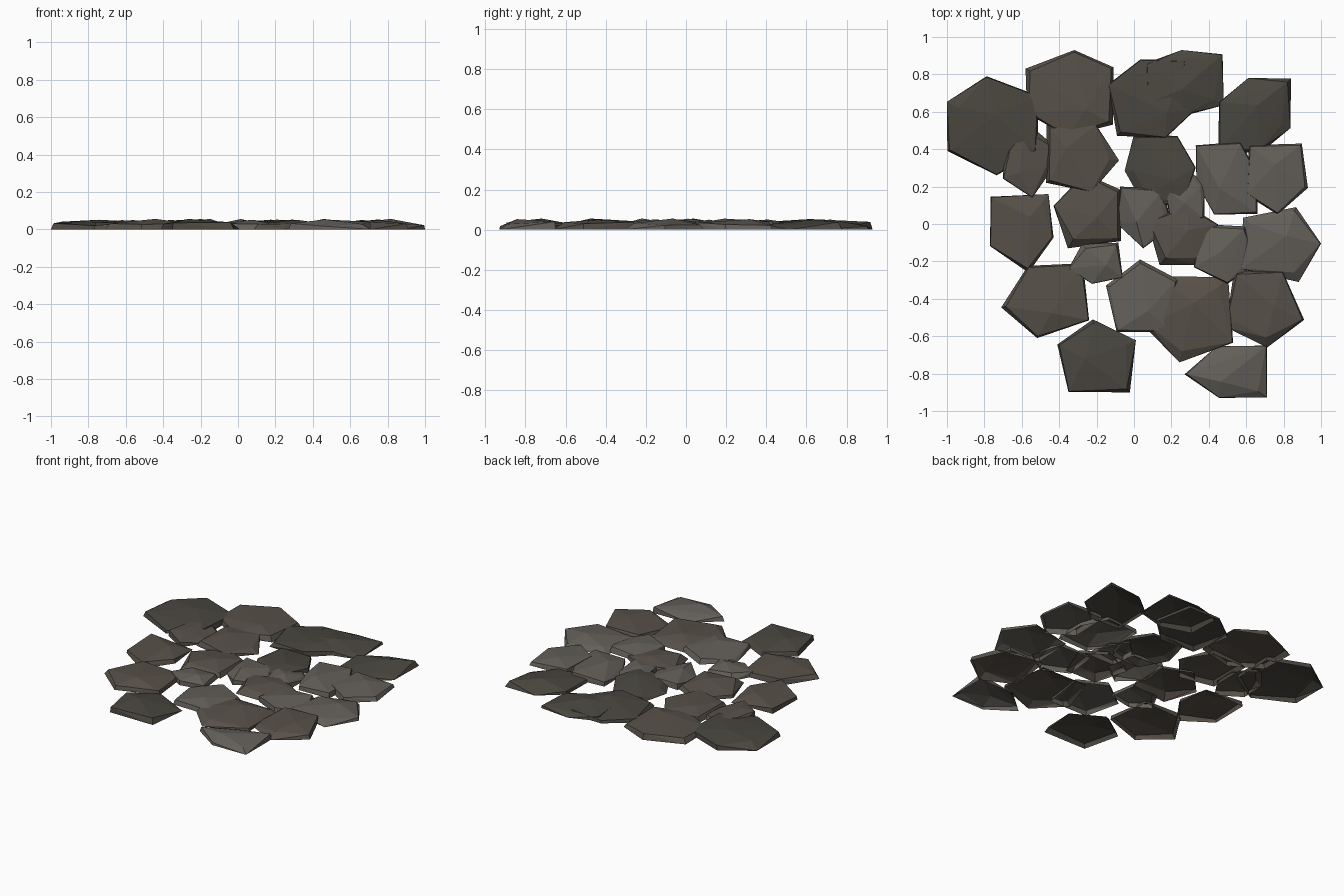
import bpy, bmesh, random
from math import cos, sin, radians

if "Cube" in bpy.data.objects:
    bpy.data.objects.remove(bpy.data.objects["Cube"])

rng = random.Random(11)


def material(name, rgb):
    m = bpy.data.materials.new(name)
    m.diffuse_color = (*rgb, 1)
    m.use_nodes = True
    m.node_tree.nodes["Principled BSDF"].inputs["Base Color"].default_value = m.diffuse_color
    return m


dark = material("dark_stone", (0.068, 0.062, 0.050))
brown = material("brown_stone", (0.095, 0.081, 0.066))
grey = material("grey_stone", (0.125, 0.115, 0.10))


def refit(values, lo, hi):
    a, b = min(values), max(values)
    return [lo + (v - a) / (b - a) * (hi - lo) for v in values]


def stone(name, sides, mat, x0, x1, y0, y1, turn):
    """Chipped stone cap: boxy rim on the ground, steep chipped sides, low off-centre crown, open below."""
    hx, hy = (x1 - x0) / 2, (y1 - y0) / 2
    xs, ys = [], []
    for i in range(sides):
        a = radians(turn + 360 * i / sides + rng.uniform(-5, 5))
        reach = 1 / max(abs(cos(a)) / hx, abs(sin(a)) / hy)
        reach *= rng.uniform(0.9, 1.0)
        xs.append(cos(a) * reach)
        ys.append(sin(a) * reach)
    xs, ys = refit(xs, x0, x1), refit(ys, y0, y1)
    cx, cy = sum(xs) / sides, sum(ys) / sides
    bm = bmesh.new()
    for x, y in zip(xs, ys):
        # rim corner
        bm.verts.new((x, y, 0))
        # shoulder corner
        s = rng.choice((0.98, 0.95, 0.9, 0.75))
        bm.verts.new((cx + (x - cx) * s, cy + (y - cy) * s, rng.uniform(0.016, 0.042)))
    # crown point
    bm.verts.new((cx + hx * rng.uniform(-0.4, 0.4), cy + hy * rng.uniform(-0.4, 0.4),
                  rng.uniform(0.049, 0.056)))
    hull = bmesh.ops.convex_hull(bm, input=bm.verts[:])
    loose = {g for g in hull["geom_interior"] if isinstance(g, bmesh.types.BMVert)}
    bmesh.ops.delete(bm, geom=list(loose), context='VERTS')
    bmesh.ops.recalc_face_normals(bm, faces=bm.faces[:])
    # open underside
    base = [f for f in bm.faces if all(v.co.z < 1e-5 for v in f.verts)]
    bmesh.ops.delete(bm, geom=base, context='FACES')
    mesh = bpy.data.meshes.new(name)
    bm.to_mesh(mesh)
    bm.free()
    mesh.materials.append(mat)
    bpy.context.collection.objects.link(bpy.data.objects.new(name, mesh))


# each stone: left, right, front, back extents and turn of the first corner
groups = [
    ("back_stone", 6, dark, [
        (-1.0, -.51, .26, .79, 33), (-.14, .33, .46, .88, 48), (.06, .48, .58, .93, 33),
        (.45, .84, .38, .78, 42), (-.05, .33, .10, .48, 5)]),
    ("left_back_stone", 6, brown, [
        (-.58, -.11, .47, .93, 28), (-.70, -.44, .14, .55, 35)]),
    ("right_back_stone", 6, grey, [(.33, .66, .05, .44, 10)]),
    ("front_dark_stone", 5, dark, [(-.41, .01, -.90, -.51, 19)]),
    ("middle_stone", 5, brown, [
        (-.47, -.08, .17, .53, 66), (-.77, -.43, -.26, .16, 59), (-.43, -.07, -.13, .27, 27),
        (.07, .45, -.22, .10, 14), (-.71, -.24, -.61, -.21, 44),
        (.06, .53, -.74, -.28, 46), (.49, .91, -.66, -.25, 60)]),
    ("grey_stone", 5, grey, [
        (.60, .93, .05, .43, 57), (-.09, .20, -.13, .20, 54), (.17, .38, .02, .30, 20),
        (.32, .66, -.32, .0, 55), (.57, 1.0, -.31, .09, 0), (-.35, -.06, -.32, -.10, 48),
        (-.15, .24, -.58, -.19, 20), (.27, .71, -.93, -.65, 36)]),
]
for name, sides, mat, rows in groups:
    for i, row in enumerate(rows, 1):
        stone(f"{name}_{i}", sides, mat, *row)
